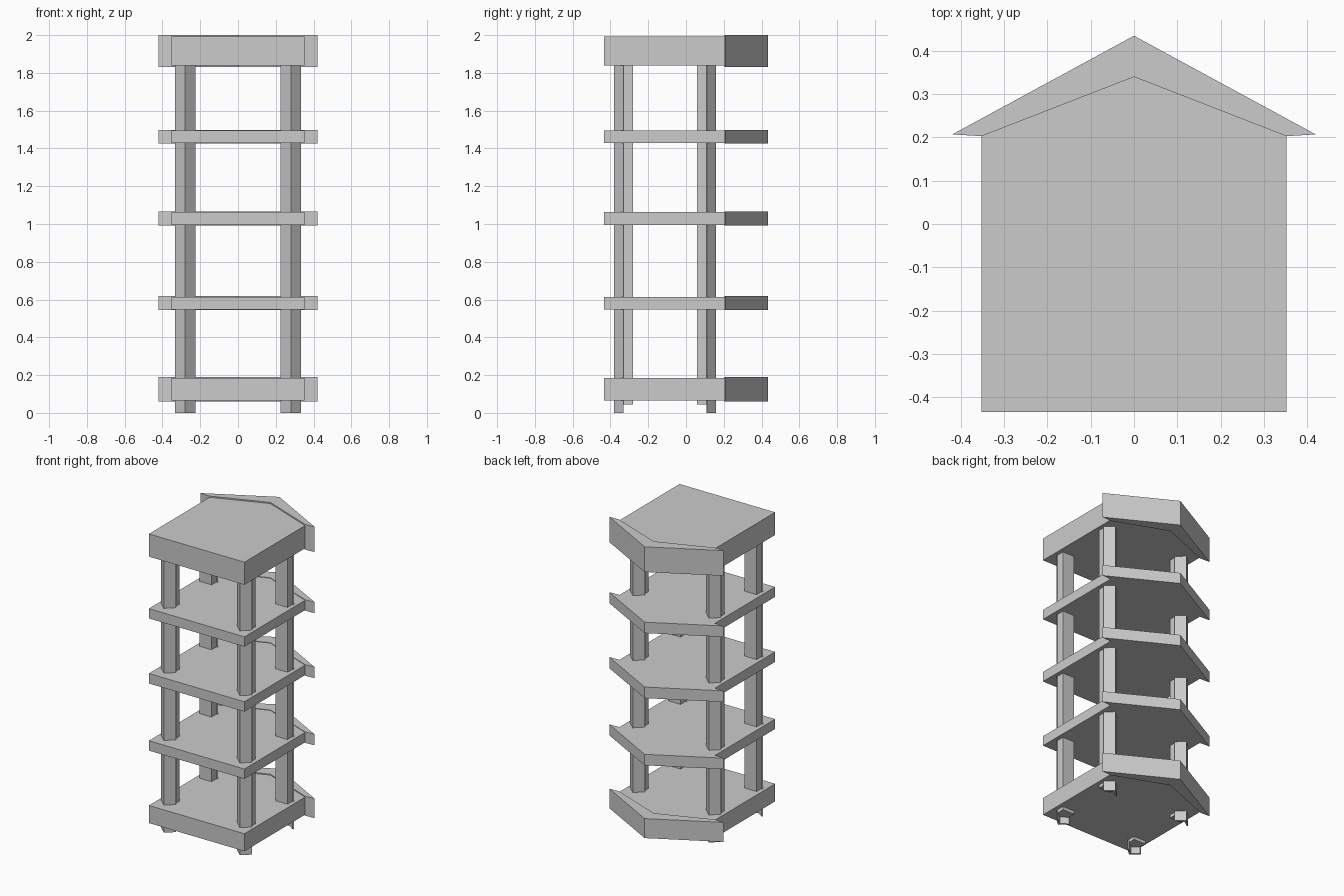
import bpy, bmesh

cube = bpy.data.objects.get("Cube")
if cube:
    bpy.data.objects.remove(cube, do_unlink=True)

grey = bpy.data.materials.new("plain_grey")
grey.use_nodes = True
COLOUR = (0.6, 0.6, 0.6, 1)
grey.diffuse_color = COLOUR
grey.node_tree.nodes["Principled BSDF"].inputs["Base Color"].default_value = COLOUR


def prism(name, outline, z0, z1):
    """Extrude a flat outline upwards from z0 to z1."""
    bm = bmesh.new()
    base = bm.faces.new([bm.verts.new((x, y, z0)) for x, y in outline])
    top = bmesh.ops.extrude_face_region(bm, geom=[base])["geom"]
    bmesh.ops.translate(bm, vec=(0, 0, z1 - z0),
                        verts=[v for v in top if isinstance(v, bmesh.types.BMVert)])
    bmesh.ops.recalc_face_normals(bm, faces=bm.faces)
    mesh = bpy.data.meshes.new(name)
    bm.to_mesh(mesh)
    bm.free()
    mesh.materials.append(grey)
    obj = bpy.data.objects.new(name, mesh)
    bpy.context.collection.objects.link(obj)
    return obj


def gabled(half, back, eave, apex):
    """Five-sided outline: a box with a pointed end."""
    return [(-half, back), (half, back), (half, eave), (0, apex), (-half, eave)]


def chevron(half, eave, tip, inner_half, inner_eave, inner_apex):
    """V-shaped outline that caps a pointed end."""
    return [(half, eave), (0, tip), (-half, eave),
            (-inner_half, inner_eave), (0, inner_apex), (inner_half, inner_eave)]


# Shelves: pentagonal deck with a slightly taller chevron behind it
deck = gabled(0.352, -0.435, 0.203, 0.34)
rim = chevron(0.42, 0.207, 0.435, 0.352, 0.203, 0.34)
levels = {"bottom": (0.06, 0.19), "lower": (0.545, 0.618), "middle": (0.992, 1.066),
          "upper": (1.425, 1.498), "top": (1.832, 2.0)}
for level, (z0, z1) in levels.items():
    inset = 0.05 * (z1 - z0)
    prism(level + "_shelf", deck, z0 + inset, z1 - inset)
    prism(level + "_shelf_back_rim", rim, z0, z1)

# Posts: the same pointed shape in small, points facing outwards
core = gabled(0.044, -0.05, 0.0, 0.03)
cap = chevron(0.054, 0.001, 0.051, 0.044, 0.0, 0.03)
for side, x in (("left", 0.28), ("right", -0.28)):
    for end, y, turn in (("front", -0.33, -1), ("back", 0.109, 1)):
        for part, outline, z0, z1 in (("post", core, 0.045, 1.85),
                                      ("post_edge", cap, 0.0, 1.86)):
            prism(f"{end}_{side}_{part}",
                  [(x + turn * px, y + turn * py) for px, py in outline], z0, z1)
